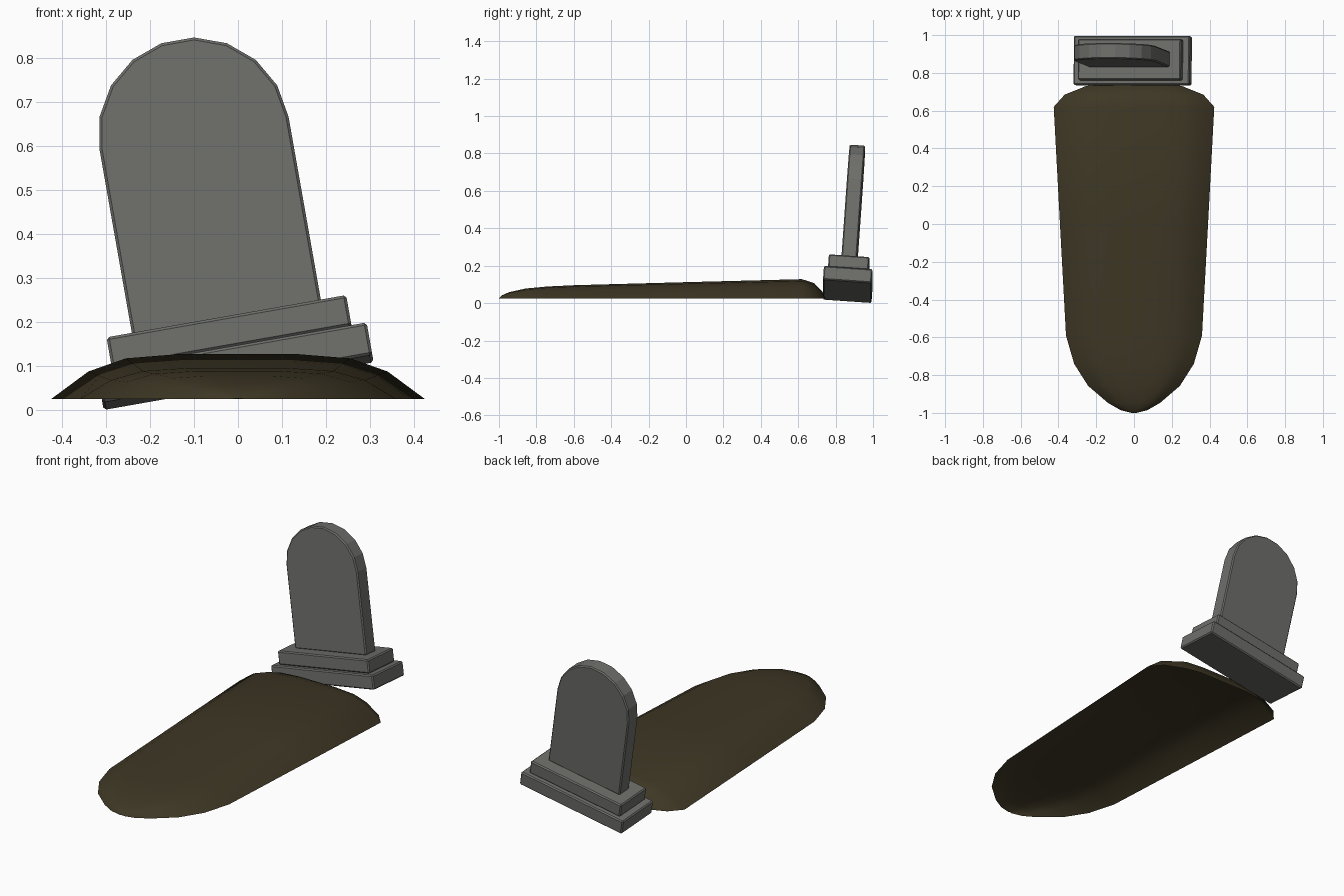
import bpy, bmesh, math
from mathutils import Matrix, Euler

if "Cube" in bpy.data.objects:
    bpy.data.objects.remove(bpy.data.objects["Cube"])


def material(name, rgb):
    m = bpy.data.materials.new(name)
    m.diffuse_color = (*rgb, 1)
    m.use_nodes = True
    m.node_tree.nodes["Principled BSDF"].inputs["Base Color"].default_value = m.diffuse_color
    return m


STONE = material("grey_stone", (0.155, 0.157, 0.146))
EARTH = material("brown_earth", (0.048, 0.038, 0.018))

# The whole headstone has sunk to one side and leans back
TILT = Matrix.Translation((0, 0.862, 0.063)) @ Euler(
    (math.radians(-4), math.radians(-10), 0)).to_matrix().to_4x4()


def make_object(name, bm, mat):
    me = bpy.data.meshes.new(name)
    bm.to_mesh(me)
    bm.free()
    me.materials.append(mat)
    ob = bpy.data.objects.new(name, me)
    bpy.context.collection.objects.link(ob)
    return ob


def stone_part(name, outline, depth):
    """Extrude an x/z outline through y, with slightly worn edges."""
    bm = bmesh.new()
    face = bm.faces.new([bm.verts.new((x, -depth / 2, z)) for x, z in outline])
    ext = bmesh.ops.extrude_face_region(bm, geom=[face])
    moved = [g for g in ext["geom"] if isinstance(g, bmesh.types.BMVert)]
    bmesh.ops.translate(bm, verts=moved, vec=(0, depth, 0))
    bmesh.ops.recalc_face_normals(bm, faces=bm.faces)
    ob = make_object(name, bm, STONE)
    ob.matrix_world = TILT
    bev = ob.modifiers.new("worn_edges", "BEVEL")
    bev.width = 0.006
    bev.segments = 1
    bev.limit_method = "ANGLE"
    bev.angle_limit = math.radians(40)
    return ob


def block(width, z0, z1):
    w = width / 2
    return [(-w, z0), (w, z0), (w, z1), (-w, z1)]


# Stepped base
stone_part("lower_plinth", block(0.623, 0.0, 0.075), 0.26)
stone_part("upper_plinth", block(0.553, 0.075, 0.146), 0.217)

# Round-topped slab, nine facets over the arch
R, ARCH_Z = 0.218, 0.574
arch = [(R * math.cos(math.radians(20 * i)),
         ARCH_Z + R * math.sin(math.radians(20 * i))) for i in range(10)]
stone_part("headstone_slab", [(-R, 0.143), (R, 0.143)] + arch, 0.083)

# Earth mound: open shell lofted from foot to head, rows of (y, half width, height)
GROUND = 0.025
rows = [(-1.0, 0.012, 0.002), (-0.985, 0.072, 0.016), (-0.947, 0.138, 0.033),
        (-0.857, 0.243, 0.053), (-0.74, 0.317, 0.064), (-0.59, 0.36, 0.071),
        (0.0, 0.392, 0.087), (0.62, 0.425, 0.103), (0.685, 0.367, 0.082),
        (0.73, 0.255, 0.035), (0.745, 0.17, 0.0)]
half = [(1, 0), (0.8, 0.61), (0.6, 0.9), (0.3, 1), (0, 1)]
section = [(-x, z) for x, z in half] + half[-2::-1]

bm = bmesh.new()
grid = [[bm.verts.new((sx * w, y, GROUND + sz * h)) for sx, sz in section]
        for y, w, h in rows]
for a, b in zip(grid, grid[1:]):
    for j in range(len(section) - 1):
        bm.faces.new((a[j], a[j + 1], b[j + 1], b[j]))
mound = make_object("earth_mound", bm, EARTH)
for p in mound.data.polygons:
    p.use_smooth = True
